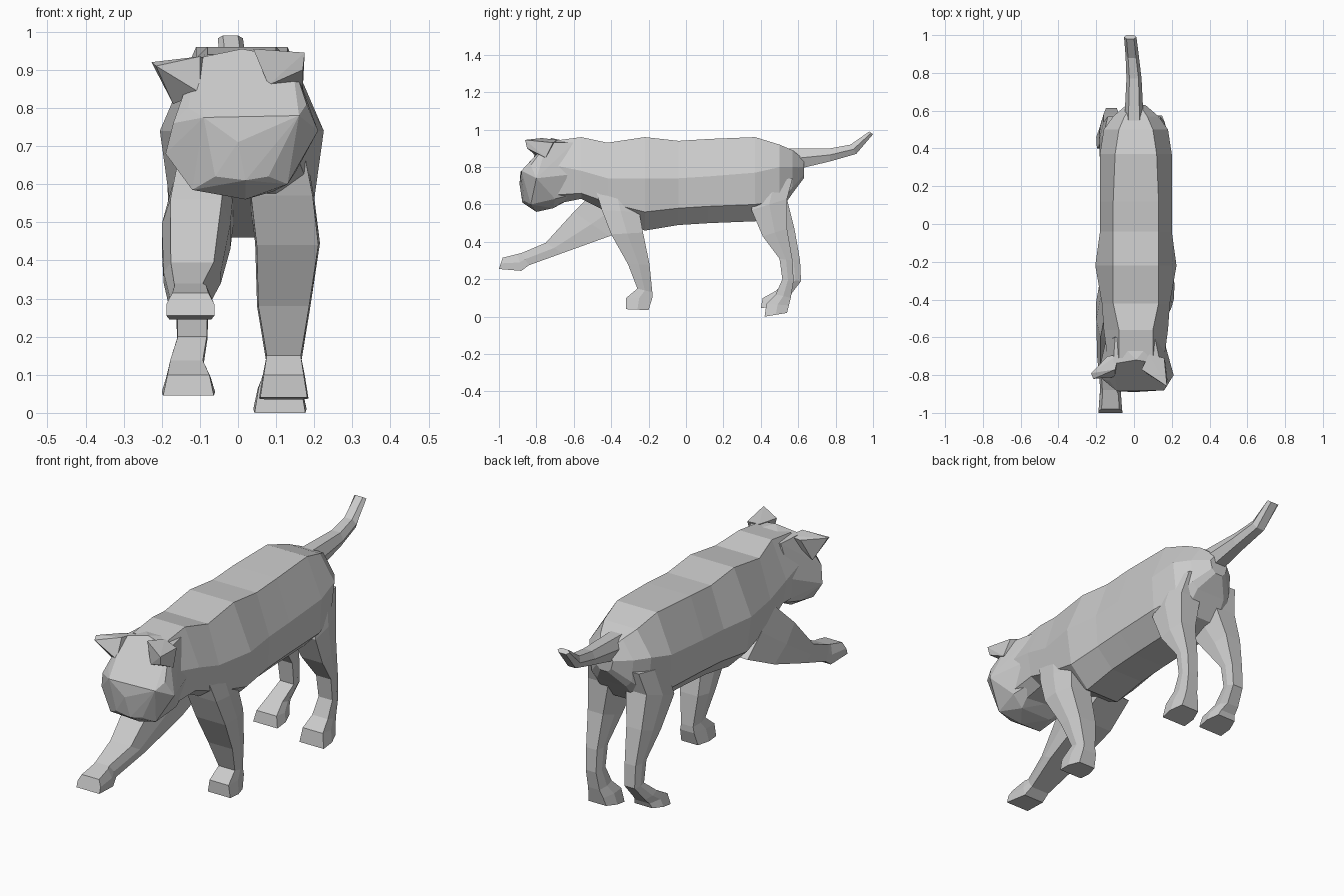
import bpy
import bmesh
from mathutils import Vector

if "Cube" in bpy.data.objects:
    bpy.data.objects.remove(bpy.data.objects["Cube"], do_unlink=True)

UNIT = 0.01  # all measures below are in hundredths

# One plain grey coat
coat = bpy.data.materials.new("grey_coat")
coat.use_nodes = True
coat_colour = (0.6, 0.6, 0.6, 1)
coat.diffuse_color = coat_colour
coat.node_tree.nodes["Principled BSDF"].inputs["Base Color"].default_value = coat_colour


def finish(name, bm):
    """Turn a bmesh into a flat shaded object."""
    bmesh.ops.recalc_face_normals(bm, faces=bm.faces)
    mesh = bpy.data.meshes.new(name)
    bm.to_mesh(mesh)
    bm.free()
    mesh.materials.append(coat)
    obj = bpy.data.objects.new(name, mesh)
    bpy.context.collection.objects.link(obj)
    return obj


def loft(name, rings):
    """Skin a row of closed rings and cap both ends."""
    bm = bmesh.new()
    rows = [[bm.verts.new(Vector(p) * UNIT) for p in ring] for ring in rings]
    count = len(rows[0])
    for a, b in zip(rows, rows[1:]):
        for i in range(count):
            j = (i + 1) % count
            bm.faces.new((a[i], a[j], b[j], b[i]))
    bm.faces.new(rows[0])
    bm.faces.new(rows[-1])
    return finish(name, bm)


def hull(name, points):
    """Wrap a faceted solid around a few corner points."""
    bm = bmesh.new()
    for p in points:
        bm.verts.new(Vector(p) * UNIT)
    result = bmesh.ops.convex_hull(bm, input=bm.verts)
    spare = {v for v in result["geom_interior"] if isinstance(v, bmesh.types.BMVert)}
    bmesh.ops.delete(bm, geom=list(spare), context="VERTS")
    bmesh.ops.dissolve_limit(bm, angle_limit=0.03, verts=bm.verts, edges=bm.edges)
    return finish(name, bm)


def limb(name, stations, front_share=0.95, back_share=0.7):
    """Six sided limb; each station gives centre x, half width, front y z, back y z."""
    rings = []
    for x, w, front_y, front_z, back_y, back_z in stations:
        mid_y, mid_z = (front_y + back_y) / 2, (front_z + back_z) / 2
        front, back = w * front_share, w * back_share
        rings.append([
            (x - front, front_y, front_z), (x + front, front_y, front_z),
            (x + w, mid_y, mid_z),
            (x + back, back_y, back_z), (x - back, back_y, back_z),
            (x - w, mid_y, mid_z)])
    return loft(name, rings)


def body_ring(y, heights, widths):
    """Eight sided ring from four heights and four half widths, top to belly."""
    side = list(zip(widths, heights))
    right = [(1 + w, y, z) for w, z in side]
    left = [(1 - w, y, z) for w, z in reversed(side)]
    return right + left


# Torso from neck to rump
torso_stations = [
    (-71, (94, 81, 65, 60), (9, 15, 14, 9)),
    (-56, (96, 78, 66, 63), (9, 17, 15, 9)),
    (-42, (93, 74, 61, 56), (12, 18, 17, 9)),
    (-22, (96, 74, 56, 46), (12, 21.5, 19, 9)),
    (-4, (94, 74, 58, 49), (12, 19, 18, 9)),
    (12, (95, 75, 59, 50), (12, 19, 18, 9)),
    (37, (96, 77, 60, 51), (11, 19, 18, 9)),
    (50, (92, 80, 62, 56), (9, 17, 15, 9)),
    (57, (89, 80, 69, 66), (6, 12, 11, 8)),
    (63, (84, 80, 76, 74), (2, 5, 4, 2)),
]
loft("torso", [body_ring(*station) for station in torso_stations])

# Tail, rising to its tip
limb("tail", [
    (0, 5, 54, 90, 60, 79),
    (0, 4, 77, 90, 77, 83),
    (-1, 3.5, 88, 92, 91, 87),
    (-2, 3.3, 98, 99, 100, 97.5),
], 0.6, 0.6)

# Front leg that carries weight
limb("left_front_leg", [
    (10, 8, -48, 67, -27, 68),
    (11.5, 8.5, -45, 57, -25, 56),
    (13, 8.5, -40, 44, -23, 45),
    (12, 7, -31, 28, -19.5, 28),
    (12, 4.7, -26, 15, -18, 13),
    (12, 5.5, -32, 10, -18, 10),
    (12, 6.5, -32, 4, -20, 3.5),
])

# Front leg stretched forward in mid step
limb("right_front_leg", [
    (-9, 8, -46, 70, -24, 51),
    (-11, 9, -60, 56, -41, 43),
    (-12, 7.5, -75, 39.5, -66, 34),
    (-13, 5, -88, 34, -84, 27.5),
    (-12.5, 5.5, -90, 33.5, -88, 24.5),
    (-12.5, 6.3, -98, 31.5, -100, 25.5),
], 0.75, 1)

# Hind legs share one shape; the right one trails and is lifted a little
hind_stations = [
    (9, 7, 38, 72, 57, 74),
    (10.5, 8, 35, 57, 54, 63),
    (12, 6, 41, 43, 54, 47),
    (12, 4.3, 50, 31, 57, 30),
    (12, 4, 51.5, 20, 57.5, 19),
    (11.5, 4.5, 48, 12, 56, 10),
    (11, 5.8, 43, 7, 55, 6),
    (11, 7, 42, 0, 54, 2),
]
limb("left_hind_leg", hind_stations)


def trailing(station):
    x, w, front_y, front_z, back_y, back_z = station
    lift = 4.5 * max(0, 1 - front_z / 20)
    shift = 4 if 15 < front_z < 50 else -2 if front_z < 10 else 0
    return (-x - 2 * (front_z < 15), w, front_y + shift, front_z + lift,
            back_y + shift, back_z + lift)


limb("right_hind_leg", [trailing(s) for s in hind_stations])

# Head: forehead, brow, cheeks, muzzle, chin and nape corners
hull("head", [
    (-11, -74, 93), (1, -72, 95.5), (14, -74, 93),
    (-10, -60, 93), (11, -60, 93),
    (-13, -83, 80), (-9, -88.5, 77.5), (16, -88, 78), (18, -83, 81),
    (-17, -82, 76), (-19, -80, 68), (21, -80, 74), (17, -81, 67),
    (0, -89, 71), (-6, -87, 62), (2, -87.5, 61), (8, -86.5, 62),
    (-12, -83, 58.5), (2, -80, 56), (13, -83, 60),
    (-8, -71, 58), (9, -71, 58), (-14, -70, 62), (15, -70, 63),
    (-15, -62, 76), (16, -62, 76), (-12, -58, 65), (12, -58, 66),
])

# Ears: blunt tip, inner corner, outer base, inner base, back corners
hull("right_ear", [
    (-22.7, -79, 92), (-21.5, -82, 91), (-10, -77, 93.5),
    (-17, -75, 81), (-10, -81, 84), (-14, -70, 92), (-8, -69, 93),
])
hull("left_ear", [
    (17.5, -86, 94.5), (17, -85, 90), (4, -77, 95.5),
    (17, -75, 85), (8, -80, 86), (16, -71, 93), (8, -69, 94.5),
])
